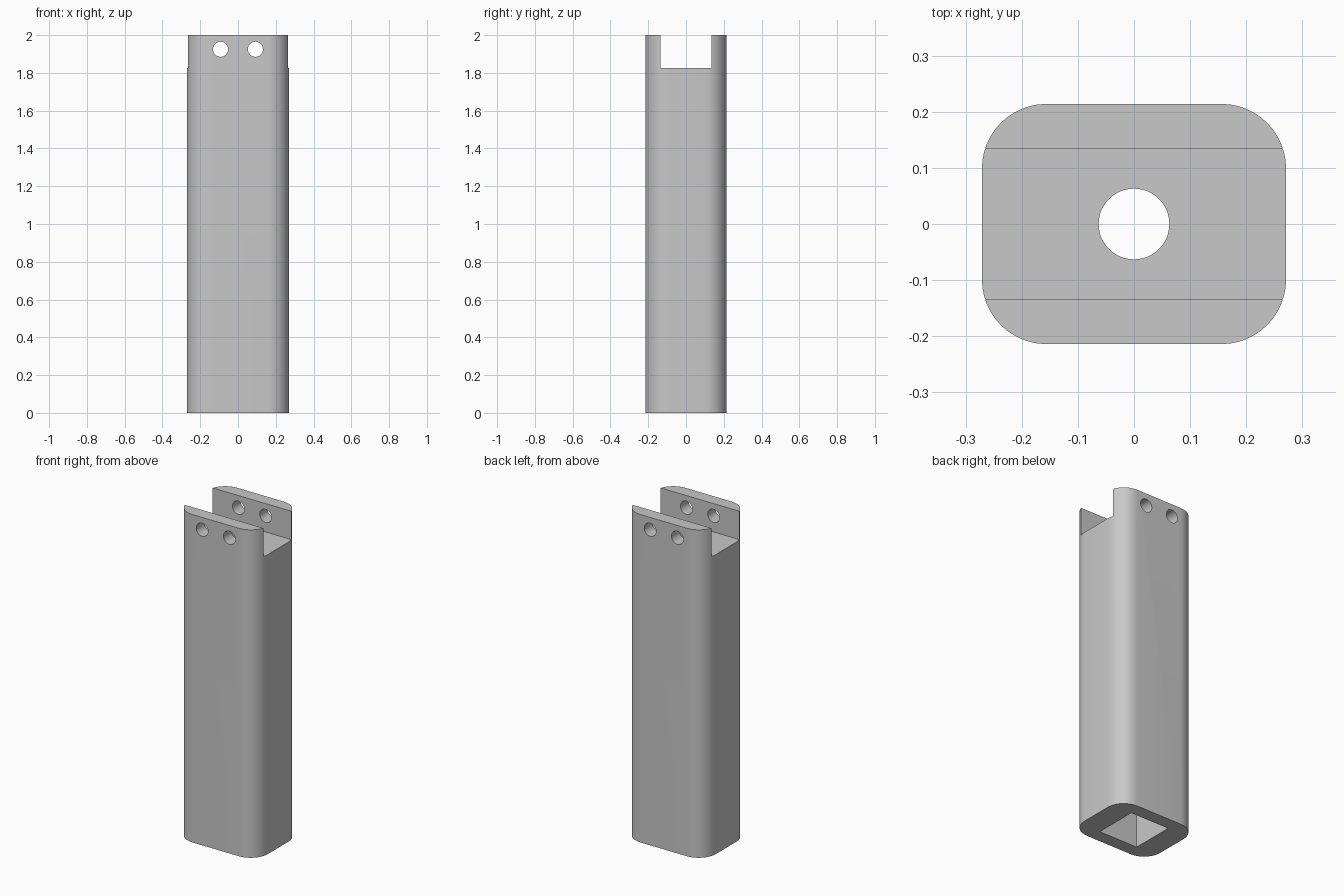
import bpy, bmesh
from math import sin, cos, pi, radians
from mathutils import Matrix, Vector

cube = bpy.data.objects.get("Cube")
if cube:
    bpy.data.objects.remove(cube, do_unlink=True)

WIDTH, DEPTH, HEIGHT = 0.542, 0.428, 2.0
CORNER = 0.115
SLOT_WIDTH, SLOT_FLOOR = 0.27, 1.827
CAVITY_TOP = 1.65

grey = bpy.data.materials.new("light_grey")
grey.use_nodes = True
colour = (0.58, 0.58, 0.58, 1)
grey.diffuse_color = colour
grey.node_tree.nodes["Principled BSDF"].inputs["Base Color"].default_value = colour


def make_object(name, bm):
    bmesh.ops.recalc_face_normals(bm, faces=bm.faces)
    mesh = bpy.data.meshes.new(name)
    bm.to_mesh(mesh)
    bm.free()
    mesh.materials.append(grey)
    obj = bpy.data.objects.new(name, mesh)
    bpy.context.collection.objects.link(obj)
    return obj


def rounded_post(name, w, d, h, r, steps=12):
    """Rounded rectangle extruded upward from the ground."""
    bm = bmesh.new()
    ring = []
    for quarter, (sx, sy) in enumerate([(1, 1), (-1, 1), (-1, -1), (1, -1)]):
        for i in range(steps + 1):
            a = (quarter + i / steps) * pi / 2
            ring.append(bm.verts.new((sx * (w / 2 - r) + r * cos(a),
                                      sy * (d / 2 - r) + r * sin(a), 0)))
    base = bm.faces.new(ring)
    top = bmesh.ops.extrude_face_region(bm, geom=[base])["geom"]
    verts = [v for v in top if isinstance(v, bmesh.types.BMVert)]
    bmesh.ops.translate(bm, verts=verts, vec=(0, 0, h))
    return make_object(name, bm)


def box(name, w, d, z0, z1):
    bm = bmesh.new()
    place = Matrix.Translation((0, 0, (z0 + z1) / 2)) @ Matrix.Diagonal((w, d, z1 - z0, 1))
    bmesh.ops.create_cube(bm, size=1, matrix=place)
    return make_object(name, bm)


def cylinder(name, r, length, centre, tilt=0):
    bm = bmesh.new()
    place = Matrix.Translation(Vector(centre)) @ Matrix.Rotation(tilt, 4, "X")
    bmesh.ops.create_cone(bm, cap_ends=True, segments=48, radius1=r, radius2=r,
                          depth=length, matrix=place)
    return make_object(name, bm)


# Main post, then the cutters that shape it
post = rounded_post("post_body", WIDTH, DEPTH, HEIGHT, CORNER)
cutters = [
    box("top_slot", 1, SLOT_WIDTH, SLOT_FLOOR, HEIGHT + 0.2),
    box("bottom_cavity", 0.262, 0.268, -0.2, CAVITY_TOP),
    cylinder("floor_hole", 0.063, 0.4, (0, 0, 1.75)),
]
for side, x in (("right", -0.092), ("left", 0.092)):
    cutters.append(cylinder(side + "_pin_hole", 0.04, 1, (x, 0, 1.925), pi / 2))

# Cut each one out and discard the cutter
bpy.ops.object.select_all(action="DESELECT")
bpy.context.view_layer.objects.active = post
post.select_set(True)
for cutter in cutters:
    cutter.hide_render = True
    mod = post.modifiers.new(cutter.name, "BOOLEAN")
    mod.operation = "DIFFERENCE"
    mod.solver = "EXACT"
    mod.object = cutter
    bpy.ops.object.modifier_apply(modifier=mod.name)
    bpy.data.objects.remove(cutter, do_unlink=True)

bpy.ops.object.shade_smooth_by_angle(angle=radians(30))
